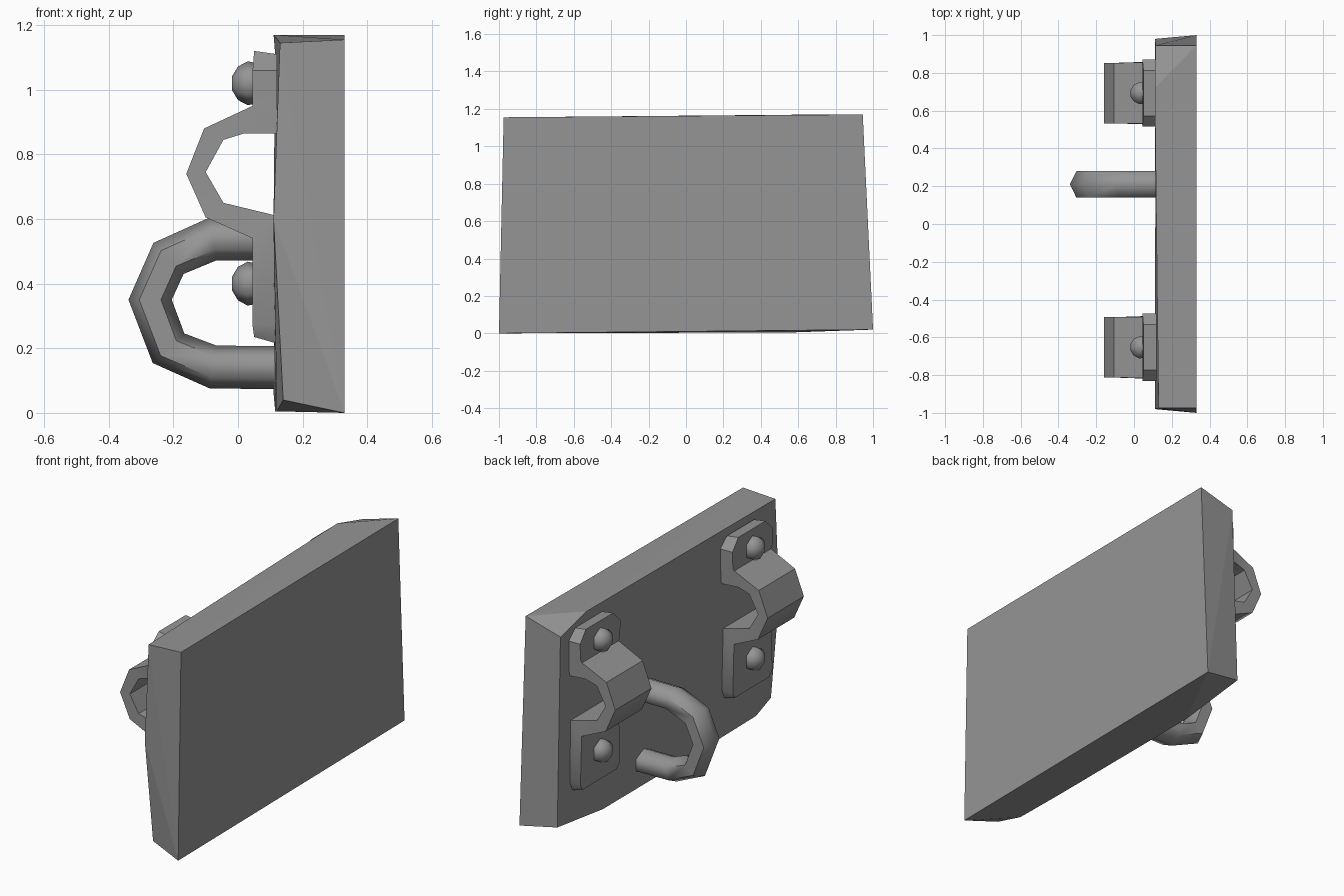
import bpy, bmesh, math
from mathutils import Vector

cube = bpy.data.objects.get("Cube")
if cube:
    bpy.data.objects.remove(cube, do_unlink=True)

GREY = (0.3, 0.3, 0.3, 1)
metal = bpy.data.materials.new("grey_metal")
metal.use_nodes = True
metal.diffuse_color = GREY
metal.node_tree.nodes["Principled BSDF"].inputs["Base Color"].default_value = GREY


def finish(bm, name, angle=None):
    """Turn a bmesh into a named object, smooth below the angle."""
    bmesh.ops.recalc_face_normals(bm, faces=bm.faces)
    mesh = bpy.data.meshes.new(name)
    bm.to_mesh(mesh)
    bm.free()
    mesh.materials.append(metal)
    ob = bpy.data.objects.new(name, mesh)
    bpy.context.collection.objects.link(ob)
    if angle:
        bpy.ops.object.select_all(action='DESELECT')
        ob.select_set(True)
        bpy.context.view_layer.objects.active = ob
        bpy.ops.object.shade_smooth_by_angle(angle=math.radians(angle))
    return ob


def loft(rings, name, angle=None):
    """Skin closed rings of points and cap both ends."""
    bm = bmesh.new()
    loops = [[bm.verts.new(p) for p in ring] for ring in rings]
    n = len(loops[0])
    for a, b in zip(loops, loops[1:]):
        for i in range(n):
            j = (i + 1) % n
            bm.faces.new((a[i], a[j], b[j], b[i]))
    bm.faces.new(loops[0])
    bm.faces.new(loops[-1])
    return finish(bm, name, angle)


# Slab: plain rectangle on one side, worn corners on the hardware side
outer = [(-1, 0), (1, .02), (.945, 1.17), (-.975, 1.155)]
worn = [(.11, .98, .06), (.115, .57, .005), (.115, -.47, .005), (.12, -.79, .005),
        (.14, -.95, .04), (.11, -.98, .6), (.13, -.975, 1.145),
        (.11, .72, 1.17), (.115, .945, 1.11)]
bm = bmesh.new()
for p in [(.33, y, z) for y, z in outer] + worn:
    bm.verts.new(p)
bmesh.ops.convex_hull(bm, input=bm.verts)
bmesh.ops.dissolve_limit(bm, angle_limit=math.radians(3), verts=bm.verts, edges=bm.edges)
finish(bm, "slab")

# Strap stations: outer x, outer z, inner x, inner z, half width
strap = [(.05, 1.12, .12, 1.11, .12), (.045, 1.06, .12, 1.06, .178),
         (.045, .97, .12, .865, .175), (.045, .95, .02, .865, .162),
         (-.105, .88, -.045, .845, .16), (-.16, .74, -.10, .745, .16),
         (-.10, .605, -.045, .65, .16), (.045, .54, .12, .61, .165),
         (.045, .27, .12, .27, .175), (.05, .235, .12, .215, .15)]


def bracket(y, name):
    loft([[(ox, y - w, oz), (ox, y + w, oz), (ix, y + w, iz), (ix, y - w, iz)]
          for ox, oz, ix, iz, w in strap], name + "_strap", 42)
    # Domed six-sided bolts
    for z, part in ((1.02, "upper"), (.4, "lower")):
        rings = [[(x, y + r * math.sin(k * math.pi / 3), z + r * math.cos(k * math.pi / 3))
                  for k in range(6)]
                 for x, r in ((.06, .062), (.03, .068), (0, .052), (-.018, .022))]
        loft(rings, f"{name}_{part}_bolt", 65)


bracket(.693, "rear_bracket")
bracket(-.653, "front_bracket")

# Hook: six-sided tube swept along a U
path = [Vector((x, .21, z)) for x, z in
        [(.14, .14), (-.077, .142), (-.215, .2), (-.272, .35),
         (-.215, .478), (-.078, .538), (.14, .538)]]
rings = []
for i, p in enumerate(path):
    before, after = path[max(i - 1, 0)], path[min(i + 1, len(path) - 1)]
    out = (after - before).normalized().cross(Vector((0, 1, 0)))
    rings.append([p + out * .067 * math.cos(k * math.pi / 3)
                  + Vector((0, .08 * math.sin(k * math.pi / 3), 0)) for k in range(6)])
loft(rings, "hook", 65)
